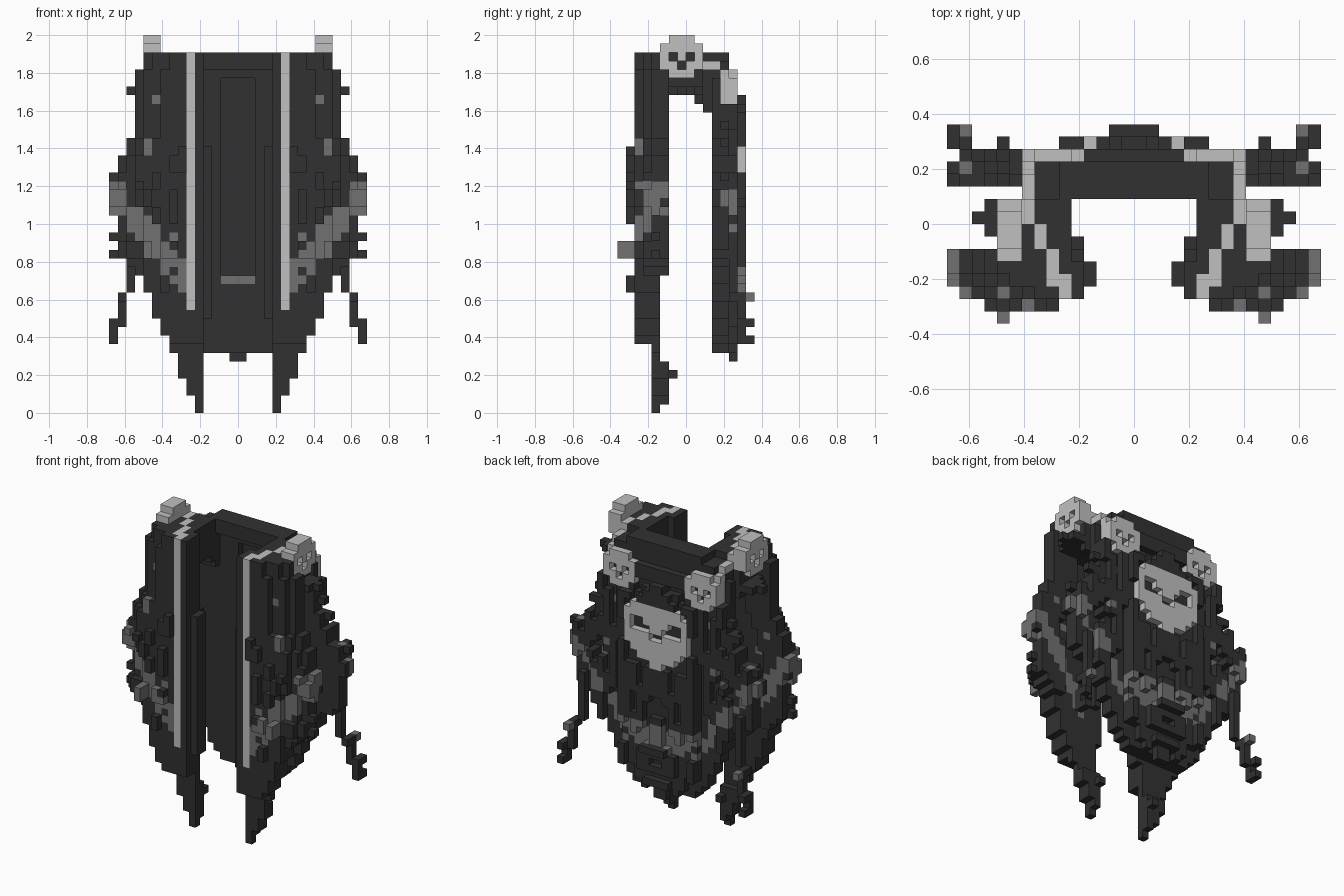
import bpy, bmesh, random
from mathutils import Vector

if "Cube" in bpy.data.objects:
    bpy.data.objects.remove(bpy.data.objects["Cube"])

random.seed(4)
V = 1 / 22                      # voxel size
cells = {}                      # (x, y, z) -> (part, colour)

def material(name, c):
    m = bpy.data.materials.new(name)
    m.diffuse_color = (c, c, c, 1)
    m.use_nodes = True
    m.node_tree.nodes["Principled BSDF"].inputs["Base Color"].default_value = m.diffuse_color
    return m

MATS = [material("charcoal_fur", 0.031), material("grey_fur", 0.165), material("bone", 0.53)]
DARK, GREY, BONE = 0, 1, 2

def put(part, col, x, y, z):
    """Set a voxel and its mirror image across x = 0."""
    cells[(x, y, z)] = (part, col)
    cells[(-1 - x, y, z)] = (part, col)

def width(z):
    """Half width of the cloak at a height."""
    for low, w in ((40, 11), (32, 12), (30, 13), (27, 14), (24, 15)):
        if z >= low:
            return w
    return 14

def back_width(z):
    """The back is narrower than the front near the shoulders."""
    for low, w in ((39, 9), (32, 10), (30, 11), (28, 12), (26, 14)):
        if z >= low:
            return w
    return width(z)

HEM = [7, 7, 7, 7, 0, 2, 4, 7, 9, 11, 14, 16, 17, 18, 21]
BACK_HEM = [7, 7, 7, 7, 7, 8, 9, 11, 13, 15, 17, 18, 18, 19, 21]

def tint(x, z, half=2.0, fill=0.95, speck=0.025):
    """Diagonal grey band with a few specks, the rest dark."""
    mid = 14.5 + max(0, x - 5.5) * 1.3
    if abs(z - mid) < half and random.random() < fill:
        return GREY
    return GREY if 18 < z < 37 and x > 6 and random.random() < speck else DARK

def back_tint(x, z):
    return tint(x, z, 1.6, 0.8, 0.05)

# front wings: curved towards the sides, open at the armholes
for x in range(4, 15):
    tuft = False
    for z in range(HEM[x], 42):
        w = width(z)
        if x >= w:
            continue
        outer = -6 if x <= w - 4 else -5 if x <= w - 2 else -4
        inner = -3 if x >= w - 4 and z >= 16 else -4
        if z < 8:
            outer = -4
            inner = -3 if 1 <= z <= 5 else -4
        for y in range(outer, inner + 1):
            put("front_wing", tint(x, z) if x > 5 else DARK, x, y, z)
        # shaggy tufts in short vertical runs
        if z % 2 == 0:
            tuft = random.random() < 0.3
        if tuft and x > 5 and 13 < z < 31:
            put("front_wing", tint(x, z), x, outer - 1, z)
        if x == w - 1 and w < 15 and z < 24 and random.random() < 0.25:
            put("front_wing", tint(x, z), x + 1, -4, z)
for z in (18, 19):
    for y in (-8, -7):
        put("front_wing", GREY, 10, y, z)
for y in (-3, -2):
    put("front_wing", DARK, 4, y, 4)
for z in (30, 31):
    put("front_wing", GREY, 10, -6, z)

# inner flaps beside the front opening
for z in range(11, 31):
    for y in (-5, -4):
        put("front_flap", DARK, 3, y, z)
    if z >= 16:
        put("front_flap", DARK, 4, -3, z)

# back panel with recessed channel inside, rounded towards the sides
for x in range(15):
    fold_on = False
    ragged = random.randint(1, 3)
    hem = BACK_HEM[x]
    top = 42 if x < 6 else 41 if x < 8 else 40
    for z in range(hem, top):
        w = back_width(z)
        if x >= w:
            continue
        outer = 4 if x > 5 or z >= 35 or (x > 0 and z < hem + ragged) else 5
        if x > 8 and z >= 36:
            outer = 3
        inner = 4 if x < 2 and 16 <= z < 39 else 3
        for y in range(inner, outer + 1):
            put("back_panel", back_tint(x, z) if y > (3 if x > 1 else 4) else DARK, x, y, z)
        # vertical fur folds
        if (z + x) % 3 == 0:
            fold_on = random.random() < (0.55 if z >= 14 else 0.35)
        if fold_on and z < 36:
            put("back_panel", back_tint(x, z), x, outer + 1, z)
            if x < 6 and z > 15 and random.random() < 0.15:
                put("back_panel", back_tint(x, z), x, 6, z)
        # tufts at the side edge
        if x == w - 1 and w < 15 and z < 36 and random.random() < 0.25:
            put("back_panel", back_tint(x, z), x + 1, 4, z)
put("back_panel", DARK, 0, 5, 6)
for y in (5, 6):
    put("back_panel", DARK, 10, y, 24)
for x in range(2):
    put("back_panel", GREY, x, 3, 15)
    for z in (8, 10, 13):
        put("back_panel", GREY if z == 13 else DARK, x, 6, z)
    put("back_panel", DARK, x, 7, 13)

# collar along the back of the neck
for x in range(8):
    for y in (2, 3):
        for z in (40, 41):
            if z == 40 or x < 6:
                put("collar", DARK, x, y, z)
for x in range(4):
    for z in (37, 38):
        put("collar", DARK, x, 5, z)

# shoulder bridges, sloping down towards the back
for x in range(5, 10):
    for y in range(-4, 4):
        if x == 9 and y > 1:
            continue
        low = 37 if y < 1 else 36 if y == 1 else 35
        for z in range(low, 42 if y < 2 else 41 if x < 8 else 40):
            put("shoulder", DARK, x, y, z)
for x, ys in ((10, range(-2, 2)), (11, range(-1, 2)), (12, range(0, 1))):
    for y in ys:
        put("shoulder", DARK, x, y, 37)

# bone trim: front strips, then over the shoulders
for z in range(12, 42):
    put("trim", BONE, 5, -6, z)
for x, y0, y1, z in ((5, -6, -5, 41), (6, -5, -3, 41), (7, -2, -1, 41), (8, 0, 1, 41),
                     (8, 2, 3, 40), (8, 4, 4, 39)):
    for y in range(y0, y1 + 1):
        put("trim", BONE, x, y, z)

# hanging strands at the back corners
for x, y, z0, z1 in ((12, 5, 14, 18), (13, 5, 13, 14), (13, 6, 11, 14), (14, 6, 8, 11), (13, 6, 10, 11)):
    for z in range(z0, z1):
        put("strand", DARK, x, y, z)
put("strand", GREY, 13, 7, 13)
put("strand", DARK, 14, 7, 10)
put("strand", DARK, 14, 7, 8)

# small skulls, seen face-on with the bottom row first
SKULL = (".###.", "##o##", "#o#o#", "#####", ".###.")

def small_skull(part, place):
    for r, row in enumerate(SKULL):
        for c, ch in enumerate(row):
            if ch == ".":
                continue
            put(part, DARK if ch == "o" else BONE, *place(c, 0, r))
            face = place(c, 1, r)
            if ch == "#":
                put(part, BONE, *face)
            else:
                cells.pop(face, None)
                cells.pop((-1 - face[0],) + face[1:], None)

small_skull("shoulder_skull", lambda c, d, r: (9 + d, c - 3, 39 + r))
small_skull("back_skull", lambda c, d, r: (4 + c, 4 + d, 35 + r))

# large skull on the back, half pattern from the top row down
BIG = ("####.", "#####", "##oo#", "#ooo#", "o####", "#####", "####.", "###..", "#....")
for r, row in enumerate(BIG):
    for x, ch in enumerate(row):
        z = 33 - r
        put("large_skull", DARK if ch == "o" else BONE, x, 5, z)
        if ch == ".":
            put("large_skull", DARK, x, 5, z)
        for side in (x, -1 - x):
            cells.pop((side, 6, z), None)
        if ch == "#":
            put("large_skull", BONE, x, 6, z)

# fur fringe above the large skull
for x, z0, z1 in ((0, 34, 37), (1, 34, 36), (2, 34, 35), (4, 34, 35), (5, 33, 35)):
    for z in range(z0, z1):
        put("fringe", DARK, x, 5, z)
        put("fringe", DARK, x, 6, z)

# turn the voxels into one mesh per part, keeping only exposed faces
DIRS = [Vector(d) for d in ((1, 0, 0), (-1, 0, 0), (0, 1, 0), (0, -1, 0), (0, 0, 1), (0, 0, -1))]

def build(part):
    bm = bmesh.new()
    verts = {}
    for pos, (p, col) in cells.items():
        if p != part:
            continue
        centre = Vector(pos) + Vector((0.5, 0.5, 0.5))
        for d in DIRS:
            if tuple(int(a + b) for a, b in zip(pos, d)) in cells:
                continue
            u = Vector((d.y, d.z, d.x))
            w = d.cross(u)
            quad = []
            for a, b in ((-1, -1), (1, -1), (1, 1), (-1, 1)):
                key = tuple(round(n) for n in centre + (d + u * a + w * b) / 2)
                if key not in verts:
                    verts[key] = bm.verts.new(Vector(key) * V)
                quad.append(verts[key])
            bm.faces.new(quad).material_index = col
    me = bpy.data.meshes.new(part)
    bm.to_mesh(me)
    bm.free()
    for m in MATS:
        me.materials.append(m)
    bpy.context.collection.objects.link(bpy.data.objects.new(part, me))

for part in sorted({p for p, _ in cells.values()}):
    build(part)
